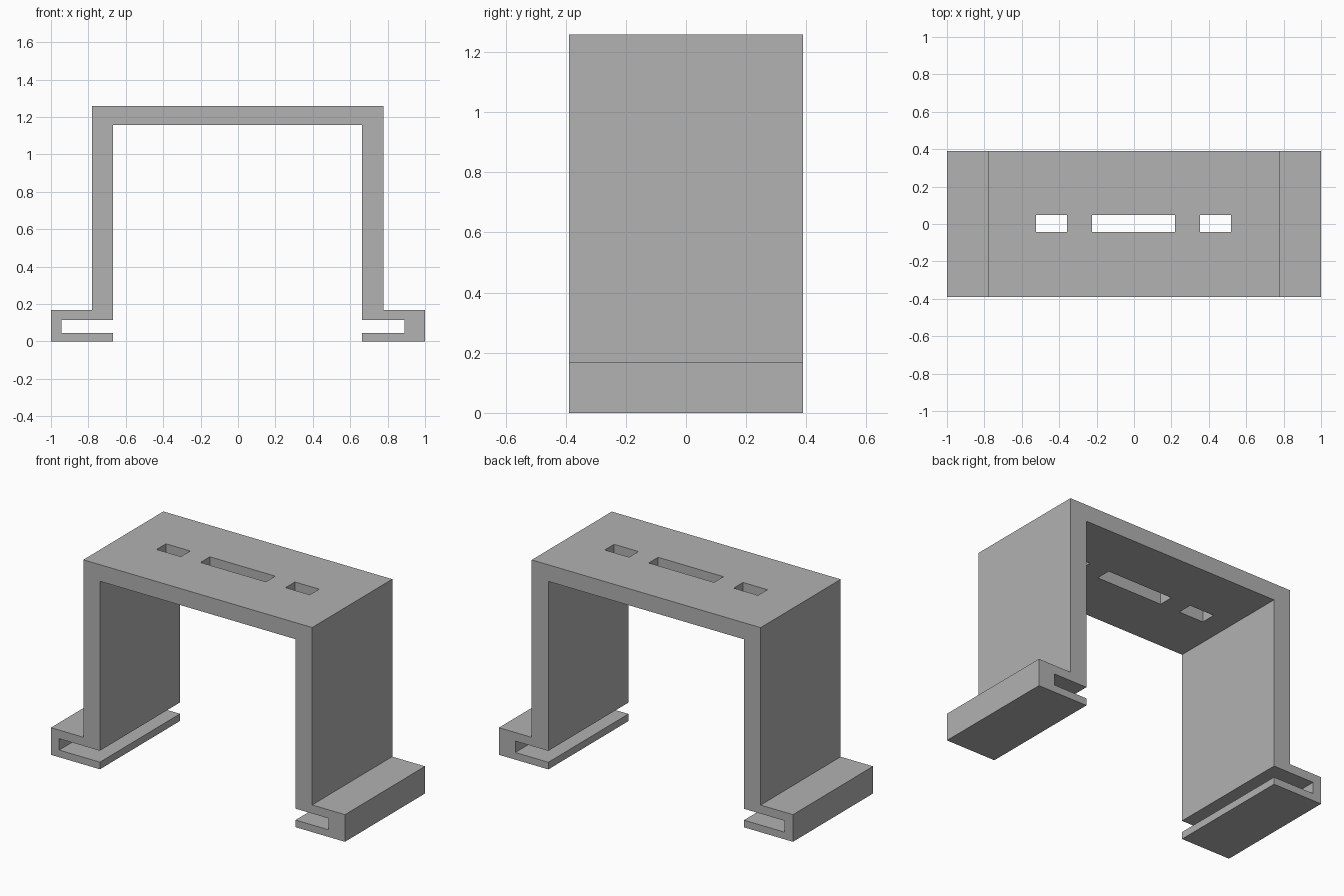
import bpy
import bmesh

default = bpy.data.objects.get("Cube")
if default:
    bpy.data.objects.remove(default, do_unlink=True)

# Single grey plastic material
grey = bpy.data.materials.new("plain grey")
grey.use_nodes = True
colour = (0.445, 0.445, 0.445, 1)
grey.diffuse_color = colour
grey.node_tree.nodes["Principled BSDF"].inputs["Base Color"].default_value = colour


def extrude(name, outline, axis, start, end):
    """Solid made by sweeping a 2D outline along y (x-z outline) or z (x-y outline)."""
    bm = bmesh.new()
    place = (lambda a, b: (a, start, b)) if axis == "y" else (lambda a, b: (a, b, start))
    face = bm.faces.new([bm.verts.new(place(a, b)) for a, b in outline])
    swept = bmesh.ops.extrude_face_region(bm, geom=[face])["geom"]
    verts = [v for v in swept if isinstance(v, bmesh.types.BMVert)]
    depth = end - start
    offset = (0, depth, 0) if axis == "y" else (0, 0, depth)
    bmesh.ops.translate(bm, vec=offset, verts=verts)
    bmesh.ops.recalc_face_normals(bm, faces=bm.faces)
    mesh = bpy.data.meshes.new(name)
    bm.to_mesh(mesh)
    bm.free()
    mesh.materials.append(grey)
    obj = bpy.data.objects.new(name, mesh)
    bpy.context.collection.objects.link(obj)
    return obj


# Heights shared by both sides
TOP, UNDERSIDE = 1.258, 1.156
FOOT_TOP, SLOT_TOP, SLOT_BOTTOM = 0.167, 0.114, 0.044
HALF_DEPTH = 0.389


def half_profile(inner, outer, slot_end, foot_end):
    """One leg with its slotted foot, from the underside of the top round to its outer edge."""
    return [(inner, UNDERSIDE), (inner, SLOT_TOP), (slot_end, SLOT_TOP),
            (slot_end, SLOT_BOTTOM), (inner, SLOT_BOTTOM), (inner, 0),
            (foot_end, 0), (foot_end, FOOT_TOP), (outer, FOOT_TOP), (outer, TOP)]


# Bridge bracket: the foot slot is deeper on the right side
left_side = half_profile(0.664, 0.777, 0.889, 1)
right_side = half_profile(-0.667, -0.78, -0.944, -1)
bracket = extrude("bracket", left_side + right_side[::-1], "y", -HALF_DEPTH, HALF_DEPTH)

# Three slots through the top plate
for x0, x1 in [(-0.524, -0.358), (-0.225, 0.22), (0.354, 0.519)]:
    outline = [(x0, -0.043), (x1, -0.043), (x1, 0.048), (x0, 0.048)]
    cutter = extrude("slot_cutter", outline, "z", UNDERSIDE - 0.1, TOP + 0.1)
    cutter.hide_render = True
    cut = bracket.modifiers.new("slot", "BOOLEAN")
    cut.operation = "DIFFERENCE"
    cut.solver = "EXACT"
    cut.object = cutter
    bpy.context.view_layer.objects.active = bracket
    bpy.ops.object.modifier_apply(modifier=cut.name)
    bpy.data.objects.remove(cutter, do_unlink=True)
